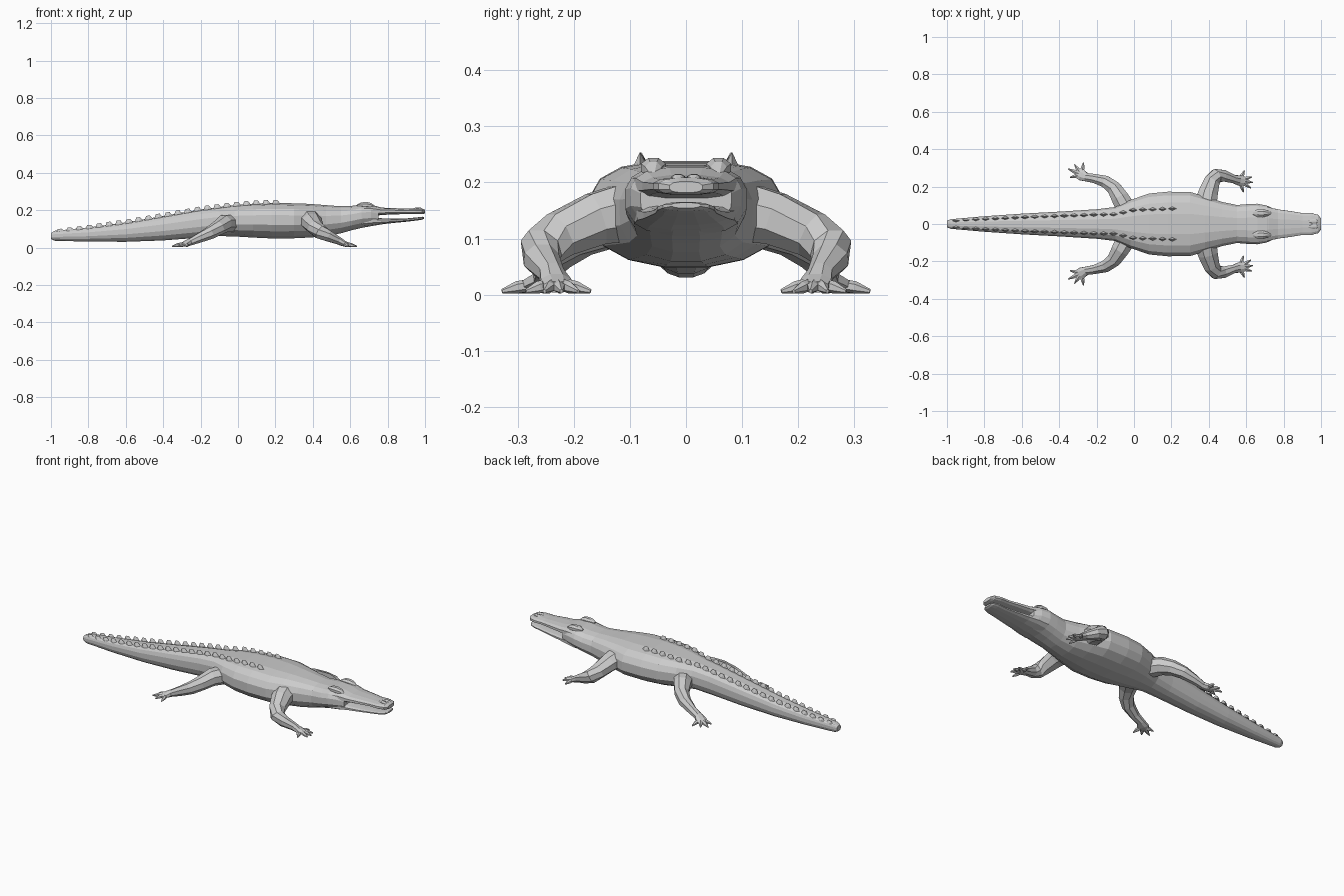
import bpy, bmesh
from math import cos, sin, pi
from mathutils import Vector


def bridge(bm, rings):
    """Skin a list of vertex rings and cap both ends."""
    n = len(rings[0])
    for a, b in zip(rings, rings[1:]):
        for i in range(n):
            j = (i + 1) % n
            bm.faces.new((a[i], a[j], b[j], b[i]))
    bm.faces.new(rings[0][::-1])
    bm.faces.new(rings[-1])


def loft(bm, stations, n=16, top=2.8, bottom=2.2, y0=0):
    """Superellipse sections along x: (x, half width, z bottom, z top)."""
    rings = []
    for x, w, zb, zt in stations:
        ring = []
        for i in range(n):
            a = 2 * pi * (i + 0.5) / n
            c, s = cos(a), sin(a)
            e = 2 / (top if s > 0 else bottom)
            y = w * abs(c) ** e * (1 if c > 0 else -1)
            z = (zb + zt) / 2 + (zt - zb) / 2 * abs(s) ** e * (1 if s > 0 else -1)
            ring.append(bm.verts.new((x, y0 + y, z)))
        rings.append(ring)
    bridge(bm, rings)


def tube(bm, path, n=8):
    """Limb along a path: (x, y, z, radius across, radius in height)."""
    pts = [Vector(p[:3]) for p in path]
    rings = []
    for k, p in enumerate(path):
        d = (pts[min(k + 1, len(pts) - 1)] - pts[max(k - 1, 0)]).normalized()
        side = d.cross(Vector((0, 0, 1))).normalized()
        up = side.cross(d)
        rings.append([bm.verts.new(pts[k] + side * p[3] * cos(2 * pi * (i + .5) / n)
                                   + up * p[4] * sin(2 * pi * (i + .5) / n)) for i in range(n)])
    bridge(bm, rings)


def finish(name, bm, mirror=False):
    bmesh.ops.recalc_face_normals(bm, faces=bm.faces)
    me = bpy.data.meshes.new(name)
    bm.to_mesh(me)
    bm.free()
    ob = bpy.data.objects.new(name, me)
    bpy.context.collection.objects.link(ob)
    if mirror:
        m = ob.modifiers.new("mirror", 'MIRROR')
        m.use_axis = (False, True, False)
    return ob


def lerp(table, x):
    """Interpolate (x, value) pairs sorted by x."""
    for (xa, a), (xb, b) in zip(table, table[1:]):
        if x <= xb:
            return a + (b - a) * (x - xa) / (xb - xa)
    return table[-1][1]


# body from tail tip to throat
BODY = [(-1, .018, .045, .078), (-.98, .026, .036, .09), (-.8, .042, .031, .108),
        (-.6, .056, .03, .135), (-.4, .067, .037, .17), (-.2, .08, .052, .205),
        (-.1, .092, .06, .218), (-.02, .13, .058, .228), (.08, .165, .052, .236),
        (.18, .175, .047, .24), (.3, .174, .048, .238), (.38, .148, .052, .235),
        (.47, .12, .058, .228), (.55, .103, .075, .222), (.61, .108, .092, .224),
        (.66, .11, .104, .232), (.71, .1, .113, .23), (.75, .082, .121, .212)]
bm = bmesh.new()
loft(bm, BODY)
finish("body", bm)

# jaws, slightly open
bm = bmesh.new()
loft(bm, [(.66, .1, .165, .23), (.72, .092, .168, .228), (.77, .08, .174, .214),
          (.84, .07, .177, .211), (.9, .06, .179, .208), (.95, .06, .178, .21),
          (.985, .05, .178, .209), (1, .03, .182, .202)], 12, 2.4, 3)
finish("upper_jaw", bm)
bm = bmesh.new()
loft(bm, [(.66, .095, .106, .165), (.72, .09, .115, .165), (.77, .078, .124, .157),
          (.84, .067, .132, .155), (.91, .056, .139, .157), (.96, .052, .145, .162),
          (.985, .042, .149, .165), (.995, .026, .154, .164)], 12, 3, 2.2)
finish("lower_jaw", bm)

# eye brows and nostrils
bm = bmesh.new()
loft(bm, [(.635, .008, .22, .23), (.66, .022, .212, .243), (.69, .024, .208, .245),
          (.715, .016, .205, .238), (.735, .006, .205, .218)], 8, 2, 2, .058)
finish("eye_ridges", bm, True)
bm = bmesh.new()
loft(bm, [(.935, .006, .2, .21), (.955, .013, .2, .216), (.975, .012, .198, .215),
          (.99, .005, .195, .205)], 8, 2, 2, .014)
finish("nostrils", bm, True)

# keeled scutes along the back and tail
ROW = [(-1, .013), (-.9, .022), (-.5, .04), (-.2, .05), (-.1, .052), (0, .075), (.3, .085)]
TOP = [(s[0], s[3]) for s in BODY]
bm = bmesh.new()
for k in range(23):
    x = -.95 + k * .0525
    y, l = lerp(ROW, x), .023
    h = .006 + .009 * min(1, (x + 1) / .3)
    base = [bm.verts.new((x + a, y + b, lerp(TOP, x + a) - .008))
            for a, b in ((-l, 0), (0, -.011), (l, 0), (0, .011))]
    ridge = [bm.verts.new((x + a, y, lerp(TOP, x + a) + h)) for a in (-.014, .006)]
    r, f = ridge
    for face in ((base[0], base[1], r), (base[1], f, r), (base[1], base[2], f),
                 (base[2], base[3], f), (base[3], r, f), (base[3], base[0], r), base[::-1]):
        bm.faces.new(face)
finish("back_scutes", bm, True)


# legs with toes fanned from the foot
def leg(name, path, tips):
    bm = bmesh.new()
    tube(bm, path)
    root = Vector(path[-2][:3])
    for x, y in tips:
        tip = Vector((x, y, .006))
        mid = root.lerp(tip, .6)
        tube(bm, [(*root, .011, .011), (mid.x, mid.y, .013, .011, .011),
                  (*tip, .003, .004)], 6)
    finish(name, bm, True)


leg("front_leg",
    [(.38, .09, .15, .065, .058), (.395, .16, .135, .057, .05), (.415, .225, .107, .046, .043),
     (.44, .258, .083, .04, .04), (.48, .258, .063, .033, .032), (.535, .24, .038, .024, .022),
     (.565, .232, .022, .03, .017), (.595, .228, .014, .026, .011)],
    [(.585, .17), (.625, .192), (.635, .222), (.63, .252), (.59, .285)])
leg("hind_leg",
    [(-.035, .07, .13, .058, .052), (-.075, .14, .128, .05, .048), (-.105, .19, .106, .041, .041),
     (-.15, .225, .078, .035, .035), (-.21, .243, .05, .026, .027), (-.255, .25, .03, .024, .02),
     (-.28, .262, .02, .033, .016), (-.305, .275, .013, .028, .01)],
    [(-.27, .328), (-.318, .318), (-.352, .295), (-.342, .25)])
